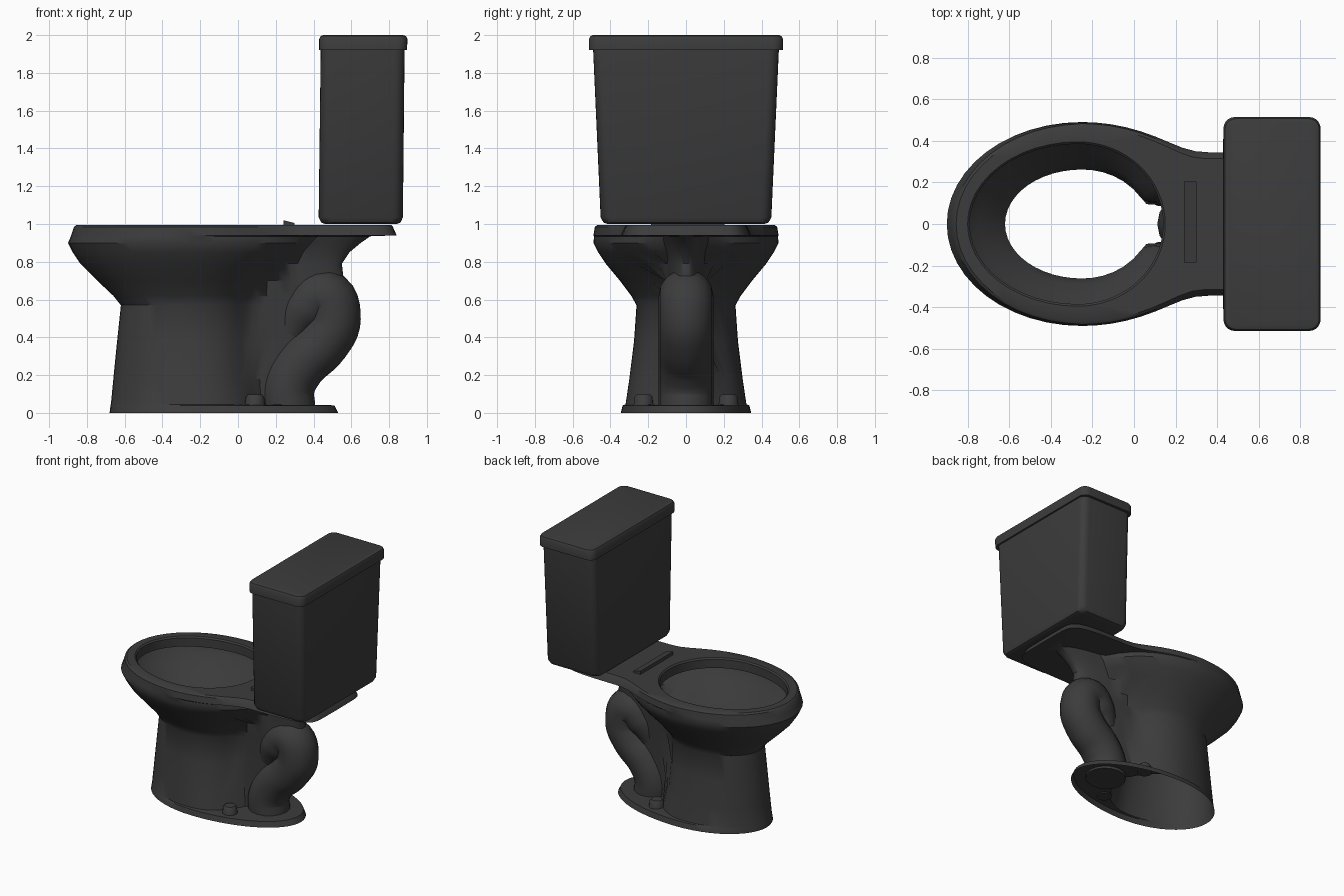
import bpy, bmesh, math

if "Cube" in bpy.data.objects:
    bpy.data.objects.remove(bpy.data.objects["Cube"], do_unlink=True)

DARK = (0.045, 0.045, 0.045, 1)
mat = bpy.data.materials.new("charcoal ceramic")
mat.use_nodes = True
mat.diffuse_color = DARK
mat.node_tree.nodes["Principled BSDF"].inputs["Base Color"].default_value = DARK


def finish(obj, angle=40):
    obj.data.materials.append(mat)
    bpy.ops.object.select_all(action="DESELECT")
    obj.select_set(True)
    bpy.context.view_layer.objects.active = obj
    bpy.ops.object.shade_smooth_by_angle(angle=math.radians(angle))
    return obj


def mesh_object(name, bm, angle=40):
    bmesh.ops.recalc_face_normals(bm, faces=bm.faces)
    me = bpy.data.meshes.new(name)
    bm.to_mesh(me)
    bm.free()
    obj = bpy.data.objects.new(name, me)
    bpy.context.collection.objects.link(obj)
    return finish(obj, angle)


def section(z, front, c, width, reach, tail, back, n=12):
    """Closed outline: an oval front joined to a narrower tail at the back."""
    half = []
    for i in range(n):
        a = math.pi / 2 * i / n
        half.append((c - (c - front) * math.cos(a), width * math.sin(a)))
    power = 8 if tail > 0.2 else 2.5
    for i in range(2 * n + 1):
        t = math.sin(math.pi / 2 * i / (2 * n))
        x = c + (back - c) * t
        oval = width * math.sqrt(max(0, 1 - ((x - c) / reach) ** 2))
        stem = tail * max(0, 1 - t ** power) ** (1 / power)
        half.append((x, (oval ** 8 + stem ** 8) ** (1 / 8)))
    half[-1] = (back, 0)
    pts = half + [(x, -y) for x, y in half[-2:0:-1]]
    return [(x, y, z) for x, y in pts]


def loft(name, rings, angle=40, caps=False):
    bm = bmesh.new()
    loops = [[bm.verts.new(p) for p in r] for r in rings]
    for a, b in zip(loops, loops[1:]):
        for i in range(len(a)):
            j = (i + 1) % len(a)
            bm.faces.new((a[i], a[j], b[j], b[i]))
    if caps:
        bm.faces.new(loops[0])
        bm.faces.new(loops[-1])
    return mesh_object(name, bm, angle)


# Foot flange, pedestal, bowl, deck and rim: one open shell
# z, front x, centre x, half width, oval reach, tail half width, back x
loft("bowl_and_pedestal", [section(*r) for r in (
    (0.00, -0.68, -0.15, 0.345, 0.68, 0.00, 0.53),
    (0.04, -0.675, -0.15, 0.335, 0.66, 0.00, 0.51),
    (0.045, -0.673, -0.2, 0.32, 0.33, 0.10, 0.33),
    (0.18, -0.66, -0.22, 0.30, 0.32, 0.10, 0.33),
    (0.38, -0.64, -0.25, 0.275, 0.32, 0.10, 0.45),
    (0.57, -0.62, -0.25, 0.262, 0.32, 0.11, 0.52),
    (0.62, -0.66, -0.25, 0.29, 0.35, 0.115, 0.55),
    (0.70, -0.745, -0.25, 0.35, 0.42, 0.12, 0.56),
    (0.79, -0.835, -0.25, 0.425, 0.52, 0.12, 0.55),
    (0.85, -0.875, -0.25, 0.465, 0.60, 0.125, 0.59),
    (0.90, -0.90, -0.25, 0.49, 0.65, 0.14, 0.65),
    (0.935, -0.885, -0.25, 0.487, 0.65, 0.15, 0.70),
    (0.94, -0.883, -0.25, 0.486, 0.65, 0.345, 0.84),
    (0.985, -0.868, -0.25, 0.48, 0.645, 0.325, 0.82),
    (0.995, -0.855, -0.25, 0.465, 0.64, 0.315, 0.81),
    (0.995, -0.80, -0.27, 0.395, 0.42, 0.00, 0.15),
    (0.985, -0.79, -0.27, 0.385, 0.41, 0.00, 0.14),
    (0.92, -0.79, -0.27, 0.385, 0.41, 0.00, 0.14),
)], 35)

# S-shaped trapway at the back
path = [(0.27, 0.42, 0.6), (0.34, 0.54, 0.9), (0.45, 0.62, 1), (0.505, 0.5, 1),
        (0.45, 0.38, 1), (0.32, 0.25, 1), (0.26, 0.13, 1), (0.265, 0.02, 1)]
curve = bpy.data.curves.new("trapway", "CURVE")
curve.dimensions = "3D"
curve.bevel_depth = 0.145
curve.bevel_resolution = 6
curve.resolution_u = 6
curve.use_fill_caps = True
spline = curve.splines.new("BEZIER")
spline.bezier_points.add(len(path) - 1)
for p, (x, z, r) in zip(spline.bezier_points, path):
    p.co = (x, 0, z)
    p.radius = r
    p.handle_left_type = p.handle_right_type = "AUTO"
trap = bpy.data.objects.new("trapway", curve)
bpy.context.collection.objects.link(trap)
bpy.ops.object.select_all(action="DESELECT")
trap.select_set(True)
bpy.context.view_layer.objects.active = trap
bpy.ops.object.convert(target="MESH")
finish(bpy.context.view_layer.objects.active)


def rounded_rect(z, x0, x1, half, r, n=5):
    pts = []
    corners = ((x1 - r, half - r), (x0 + r, half - r),
               (x0 + r, r - half), (x1 - r, r - half))
    for k, (cx, cy) in enumerate(corners):
        for i in range(n + 1):
            a = math.pi / 2 * (k + i / n)
            pts.append((cx + r * math.cos(a), cy + r * math.sin(a), z))
    return pts


# Tank, tapering towards a rounded bottom
loft("tank", [rounded_rect(*r) for r in (
    (1.00, 0.46, 0.84, 0.415, 0.04),
    (1.008, 0.44, 0.86, 0.437, 0.05),
    (1.035, 0.427, 0.873, 0.452, 0.055),
    (1.93, 0.438, 0.882, 0.492, 0.055),
)], 40, caps=True)

# Lid with a softened top edge
loft("tank_lid", [rounded_rect(*r) for r in (
    (1.92, 0.43, 0.895, 0.513, 0.055),
    (1.98, 0.43, 0.897, 0.514, 0.055),
    (1.995, 0.438, 0.89, 0.506, 0.05),
    (2.00, 0.452, 0.875, 0.492, 0.04),
)], 40, caps=True)

# Sloping hinge bar on the deck
loft("hinge_bar", [[(0.24, y, 0.985), (0.30, y, 0.985), (0.30, y, 1.005), (0.24, y, 1.02)]
                   for y in (-0.185, 0.205)], 20, caps=True)

# Bolt caps on the foot flange
for side, label in ((1, "left"), (-1, "right")):
    rings = [[(0.09 + r * math.cos(a), side * 0.225 + r * math.sin(a), z)
              for a in (math.tau * i / 14 for i in range(14))]
             for z, r in ((0.035, 0.055), (0.085, 0.048), (0.097, 0.038))]
    loft(label + "_bolt_cap", rings, 40, caps=True)
